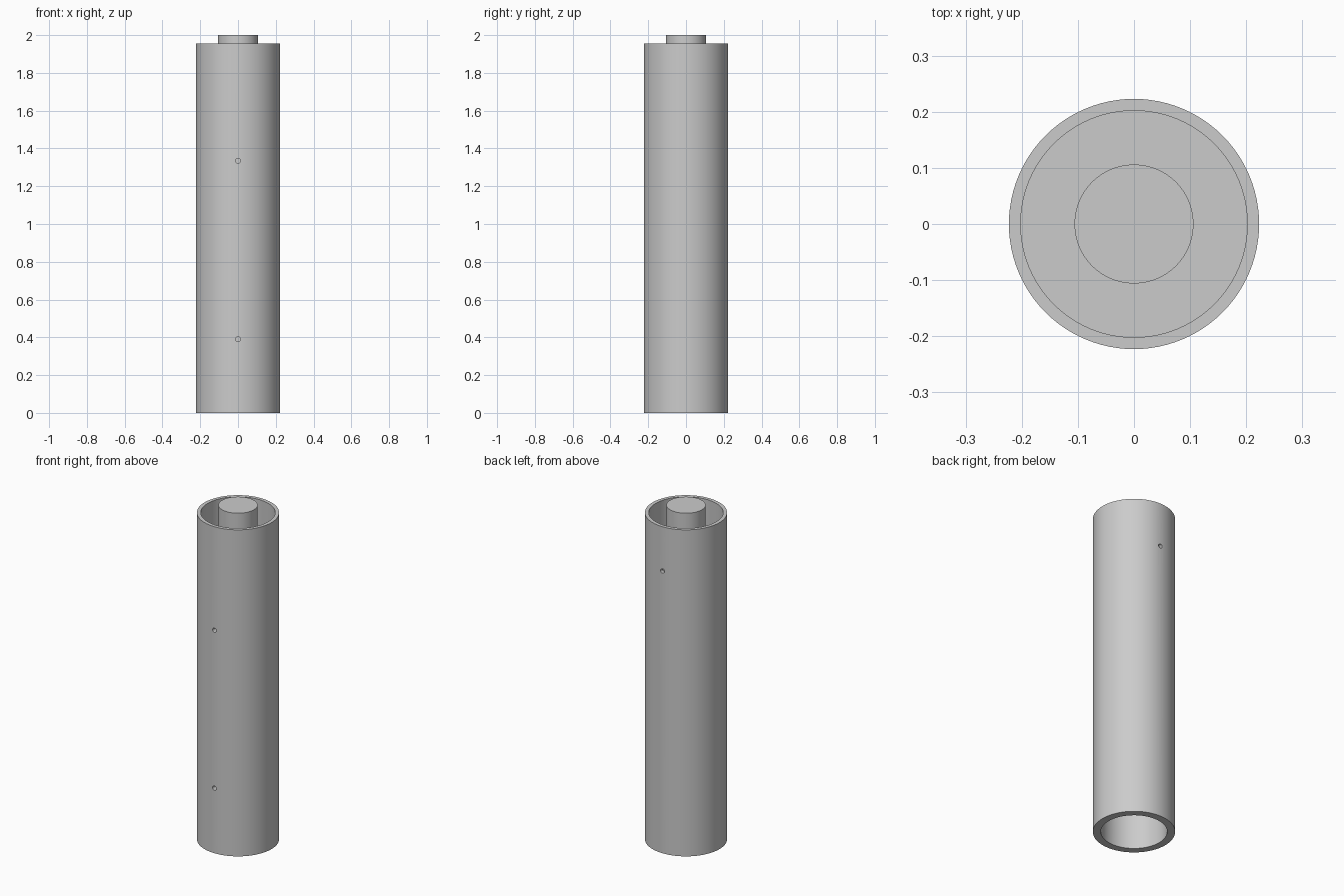
import bpy
import bmesh
import math
from mathutils import Matrix

if "Cube" in bpy.data.objects:
    bpy.data.objects.remove(bpy.data.objects["Cube"], do_unlink=True)

SEGMENTS = 96

# Plain grey metal
grey = bpy.data.materials.new("plain grey")
grey.use_nodes = True
color = (0.6, 0.6, 0.6, 1)
grey.diffuse_color = color
grey.node_tree.nodes["Principled BSDF"].inputs["Base Color"].default_value = color


def lathe(name, profile):
    """Spin an (r, z) profile about z; points on the axis close the ends."""
    bm = bmesh.new()
    verts = [bm.verts.new((r, 0, z)) for r, z in profile]
    edges = [bm.edges.new(pair) for pair in zip(verts, verts[1:])]
    bmesh.ops.spin(bm, geom=verts + edges, axis=(0, 0, 1), cent=(0, 0, 0),
                   angle=math.tau, steps=SEGMENTS)
    bmesh.ops.remove_doubles(bm, verts=bm.verts, dist=1e-5)
    bmesh.ops.recalc_face_normals(bm, faces=bm.faces)
    return finish(name, bm)


def finish(name, bm):
    mesh = bpy.data.meshes.new(name)
    bm.to_mesh(mesh)
    bm.free()
    mesh.materials.append(grey)
    obj = bpy.data.objects.new(name, mesh)
    bpy.context.collection.objects.link(obj)
    return obj


def smooth(obj):
    bpy.ops.object.select_all(action="DESELECT")
    obj.select_set(True)
    bpy.context.view_layer.objects.active = obj
    bpy.ops.object.shade_smooth_by_angle(angle=math.radians(30))


# Tube: wide bore above and narrower bore below an inner wall
tube = lathe("tube", [(0, 1.4), (0.18, 1.4), (0.18, 0), (0.223, 0),
                      (0.223, 1.955), (0.202, 1.955), (0.202, 1.5), (0, 1.5)])

# Central rod rising above the rim
rod = lathe("rod", [(0, 1.49), (0.106, 1.49), (0.106, 2), (0, 2)])

# Pin holes: two through the front wall, one through the back wall
bm = bmesh.new()
for y, z in ((-0.21, 0.39), (-0.21, 1.335), (0.21, 1.69)):
    place = Matrix.Translation((0, y, z)) @ Matrix.Rotation(math.pi / 2, 4, "X")
    bmesh.ops.create_cone(bm, cap_ends=True, segments=16, radius1=0.013,
                          radius2=0.013, depth=0.12, matrix=place)
cutter = finish("pin_hole_cutter", bm)
cutter.hide_render = True
cutter.display_type = "WIRE"
cutter.hide_set(True)

for part in (tube, rod):
    smooth(part)

cut = tube.modifiers.new("pin_holes", "BOOLEAN")
cut.object = cutter
cut.operation = "DIFFERENCE"
cut.solver = "EXACT"
